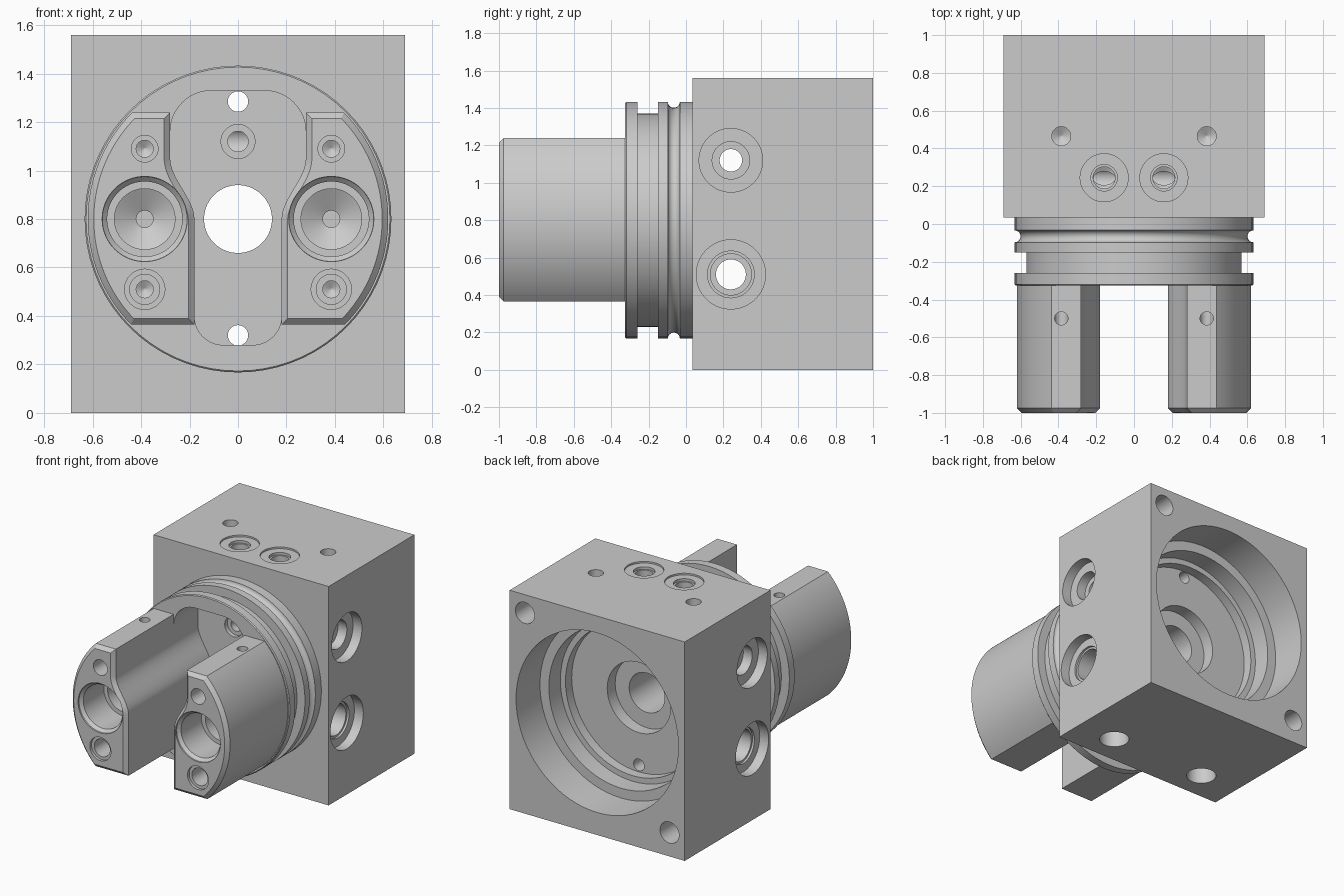
import bpy, bmesh
from math import sin, cos, pi, radians
from mathutils import Vector, Matrix

if "Cube" in bpy.data.objects:
    bpy.data.objects.remove(bpy.data.objects["Cube"])

CZ = 0.80          # height of the main axis
SEG = 72


def make_object(name, bm):
    bmesh.ops.recalc_face_normals(bm, faces=bm.faces)
    mesh = bpy.data.meshes.new(name)
    bm.to_mesh(mesh)
    bm.free()
    ob = bpy.data.objects.new(name, mesh)
    bpy.context.collection.objects.link(ob)
    return ob


def lathe(name, profile, loc, axis):
    """Closed solid of revolution: profile is (radius, distance along axis)."""
    bm = bmesh.new()
    turn = Vector((0, 0, 1)).rotation_difference(Vector(axis)).to_matrix().to_4x4()
    m = Matrix.Translation(loc) @ turn
    rings = [[bm.verts.new(m @ Vector((r * cos(2 * pi * i / SEG), r * sin(2 * pi * i / SEG), d)))
              for i in range(SEG)] for r, d in profile]
    for a, b in zip(rings, rings[1:]):
        for i in range(SEG):
            j = (i + 1) % SEG
            bm.faces.new((a[i], a[j], b[j], b[i]))
    bm.faces.new(rings[0])
    bm.faces.new(rings[-1])
    return make_object(name, bm)


def extrude_xz(name, pts, y0, y1, chamfer=0):
    """Prism from an x-z outline, with an optional chamfer round its front."""
    bm = bmesh.new()
    front = bm.faces.new([bm.verts.new((x, y0, z)) for x, z in pts])
    back = [bm.verts.new((x, y1, z)) for x, z in pts]
    fv = list(front.verts)
    for i in range(len(pts)):
        j = (i + 1) % len(pts)
        bm.faces.new((fv[i], fv[j], back[j], back[i]))
    bm.faces.new(back)
    bmesh.ops.recalc_face_normals(bm, faces=bm.faces)
    if chamfer:
        bmesh.ops.bevel(bm, geom=list(front.edges), offset=chamfer, segments=1,
                        affect='EDGES', clamp_overlap=False)
    return make_object(name, bm)


def cut(parts, cutter):
    """Subtract cutter from every part, then remove it."""
    cutter.hide_render = True
    for ob in parts:
        mod = ob.modifiers.new("cut", 'BOOLEAN')
        mod.operation = 'DIFFERENCE'
        mod.solver = 'EXACT'
        mod.object = cutter
        bpy.context.view_layer.objects.active = ob
        bpy.ops.object.modifier_apply(modifier=mod.name)
    bpy.data.objects.remove(cutter)


def drill(parts, loc, axis, *steps, tip=True):
    """Stepped hole: steps are (radius, depth), ending in a drill-point cone."""
    profile, depth = [], -0.02
    for r, d in steps:
        profile += [(r, depth), (r, d)]
        depth = d
    if tip:
        profile.append((0.004, depth + 0.5 * r))
    cut(parts, lathe("cutter", profile, loc, axis))


def arc(cx, cz, r, a0, a1, n):
    return [(cx + r * cos(radians(a0 + (a1 - a0) * i / n)),
             cz + r * sin(radians(a0 + (a1 - a0) * i / n))) for i in range(n + 1)]


# Shared S-shaped inner wall of the gap between the jaws
s_wall = []
for i in range(17):
    t = i / 16
    s_wall.append((0.18 + 0.1 * t * t * (3 - 2 * t), 0.80 + 0.25 * t))

# Rear block
bm = bmesh.new()
bmesh.ops.create_cube(bm, size=1, matrix=Matrix.Translation((0, 0.5175, 0.78))
                      @ Matrix.Diagonal((1.38, 0.965, 1.56, 1)))
block = make_object("rear_block", bm)

# Round flange with a square groove and a round seal groove
R = 0.633
profile = [(R - 0.006, -0.325), (R, -0.319), (R, -0.26), (0.57, -0.26), (0.57, -0.15),
           (R, -0.15), (R, -0.097)]
profile += [(R - 0.032 * sin(pi * i / 12), -0.065 - 0.032 * cos(pi * i / 12)) for i in range(1, 13)]
profile += [(R, 0.035)]
flange = lathe("grooved_flange", profile, (0, 0, CZ), (0, 1, 0))

# Pocket in the flange between the jaws
side = arc(0.06, 0.40, 0.12, -90, 0, 10) + s_wall + arc(0.11, 1.16, 0.17, 0, 90, 12)
cut([flange], extrude_xz("cutter", side + [(-x, z) for x, z in reversed(side)], -0.4, -0.05))

# Two jaws, mirrored, with their front bores
outer = arc(0, CZ, 0.62, 45.2, -44.6, 32)
half = [(0.18, 0.365)] + s_wall + [(0.28, 1.24)] + outer
jaws = []
for s, label in ((-1, "left_jaw"), (1, "right_jaw")):
    jaw = extrude_xz(label, [(s * x, z) for x, z in half], -1.0, -0.32, 0.025)
    x = s * 0.385
    cut([jaw], lathe("cutter", [(0.177, -0.02), (0.175, 0.01), (0.155, 0.03), (0.155, 0.26),
                                (0.125, 0.26), (0.125, 0.40), (0.035, 0.45), (0.035, 0.6)],
                     (x, -1, CZ), (0, 1, 0)))
    drill([jaw], (x, -1, 1.09), (0, 1, 0), (0.055, 0.15), (0.035, 0.55))
    drill([jaw], (x, -1, 0.51), (0, 1, 0), (0.083, 0.02), (0.062, 0.2), (0.035, 0.55))
    drill([jaw], (x, -0.5, 1.24), (0, 0, -1), (0.035, 0.15))
    jaws.append(jaw)

# Stepped rear cavity and central bore
drill([block, flange], (0, 1, CZ), (0, -1, 0), (0.64, 0.27), (0.57, 0.40), (0.53, 0.47),
      (0.25, 0.56), (0.14, 1.4), tip=False)

# Pocket floor holes
for z in (1.285, 0.32):
    drill([flange, block], (0, -0.1, z), (0, 1, 0), (0.042, 0.8), tip=False)
drill([flange, block], (0, -0.05, 1.12), (0, 1, 0), (0.07, 0.03), (0.042, 0.3))

# Cross ports through both sides
drill([block], (-0.8, 0.24, 1.12), (1, 0, 0), (0.06, 1.7), tip=False)
drill([block], (-0.8, 0.24, 0.51), (1, 0, 0), (0.08, 1.7), tip=False)
for s in (-1, 1):
    drill([block], (s * 0.69, 0.24, 1.12), (-s, 0, 0), (0.17, 0.07), (0.10, 0.14), tip=False)
    drill([block], (s * 0.69, 0.24, 0.51), (-s, 0, 0), (0.185, 0.07), (0.125, 0.085),
          (0.11, 0.2), tip=False)
    # Top ports with shallow spot faces, and plain top holes
    drill([block], (s * 0.158, 0.245, 1.56), (0, 0, -1), (0.127, 0.012), (0.07, 0.03),
          (0.058, 0.38))
    drill([block], (s * 0.385, 0.465, 1.56), (0, 0, -1), (0.05, 0.17))
    # Bottom ports
    drill([block], (s * 0.385, 0.25, 0), (0, 0, 1), (0.10, 0.22), (0.05, 0.48), tip=False)
    # Opposite corner holes on the back face
    drill([block], (s * 0.57, 1, CZ + s * 0.63), (0, -1, 0), (0.075, 0.3))

# Smooth the round surfaces, keep edges crisp
for ob in [block, flange] + jaws:
    bpy.ops.object.select_all(action='DESELECT')
    ob.select_set(True)
    bpy.context.view_layer.objects.active = ob
    bpy.ops.object.shade_smooth_by_angle(angle=radians(25))
